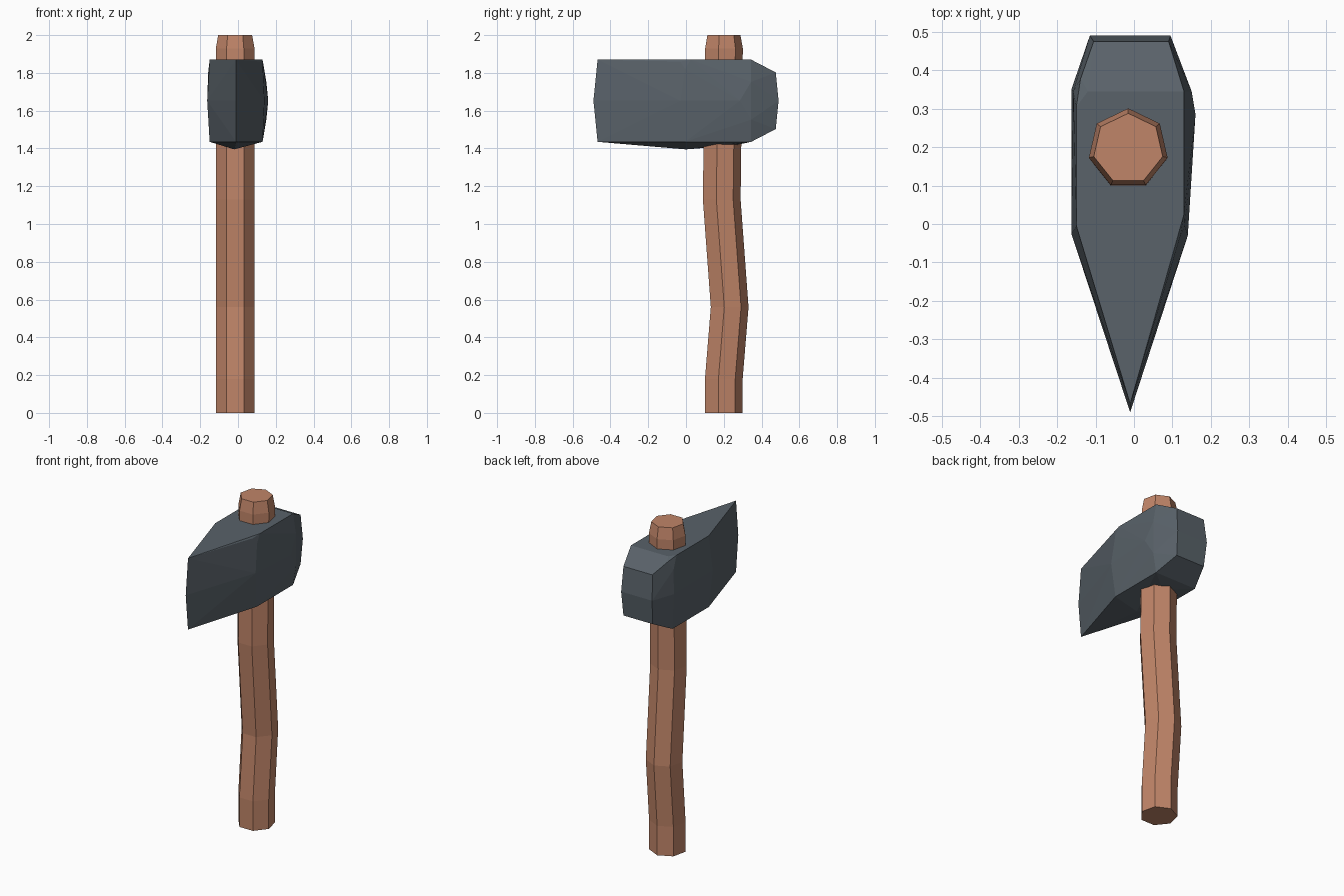
import bpy, bmesh, math

if "Cube" in bpy.data.objects:
    bpy.data.objects.remove(bpy.data.objects["Cube"])


def material(name, rgb):
    m = bpy.data.materials.new(name)
    m.diffuse_color = (*rgb, 1)
    m.use_nodes = True
    m.node_tree.nodes["Principled BSDF"].inputs["Base Color"].default_value = m.diffuse_color
    return m


def finish(bm, name, mat):
    bmesh.ops.recalc_face_normals(bm, faces=bm.faces)
    me = bpy.data.meshes.new(name)
    bm.to_mesh(me)
    bm.free()
    me.materials.append(mat)
    ob = bpy.data.objects.new(name, me)
    bpy.context.collection.objects.link(ob)
    return ob


wood = material("warm wood", (0.53, 0.235, 0.14))
stone = material("dark stone", (0.10, 0.122, 0.142))

# Handle: seven-sided tube with a gentle bend and a tapered top (z, y centre, radius)
SIDES = 7
rings = [(0, 0.195, 0.105), (0.18, 0.195, 0.105), (0.56, 0.226, 0.105),
         (1.13, 0.184, 0.105), (1.45, 0.188, 0.105), (1.93, 0.196, 0.105),
         (2.0, 0.196, 0.092)]
bm = bmesh.new()
loops = []
for z, cy, r in rings:
    loops.append([bm.verts.new((-0.015 + r * math.sin(2 * math.pi * i / SIDES),
                                cy + r * math.cos(2 * math.pi * i / SIDES), z))
                  for i in range(SIDES)])
for a, b in zip(loops, loops[1:]):
    for i in range(SIDES):
        j = (i + 1) % SIDES
        bm.faces.new((a[i], a[j], b[j], b[i]))
bm.faces.new(loops[0])
bm.faces.new(loops[-1])
finish(bm, "handle", wood)

# Head: faceted wedge, the hull of a middle outline and matching upper and lower outlines
MID, HALF = 1.6525, 0.2175
points = [(-0.01, -0.49, MID), (-0.163, -0.025, MID), (-0.163, 0.35, MID),
          (-0.115, 0.49, MID), (0.095, 0.49, MID), (0.16, 0.285, MID), (0.14, -0.03, MID)]
for s in (1, -1):
    z = MID + s * HALF
    back = MID + s * 0.15
    points += [(-0.01, -0.468, z), (-0.15, -0.005, z),
               (-0.105, 0.475, back), (0.09, 0.475, back),
               (0.13, 0.345, z), (0.15, 0.345, MID + s * 0.1)]
# Chipped upper corners, plain lower corners
top, low = MID + HALF, MID - HALF
points += [(-0.15, 0.305, top), (-0.12, 0.345, top), (-0.139, 0.378, 1.852), (-0.158, 0.345, 1.80),
           (0.13, 0.025, top), (0.11, -0.003, top), (0.121, -0.03, 1.86), (0.132, -0.005, 1.82),
           (-0.15, 0.345, low), (0.13, -0.005, low)]
# Slight bulge underneath
points += [(-0.02, 0, 1.395), (0.0, 0.25, 1.415)]

bm = bmesh.new()
for p in points:
    bm.verts.new(p)
hull = bmesh.ops.convex_hull(bm, input=bm.verts)
bmesh.ops.delete(bm, geom=[v for v in bm.verts if not v.link_faces], context='VERTS')
bmesh.ops.dissolve_limit(bm, angle_limit=math.radians(1), verts=bm.verts, edges=bm.edges)
finish(bm, "hammer_head", stone)
